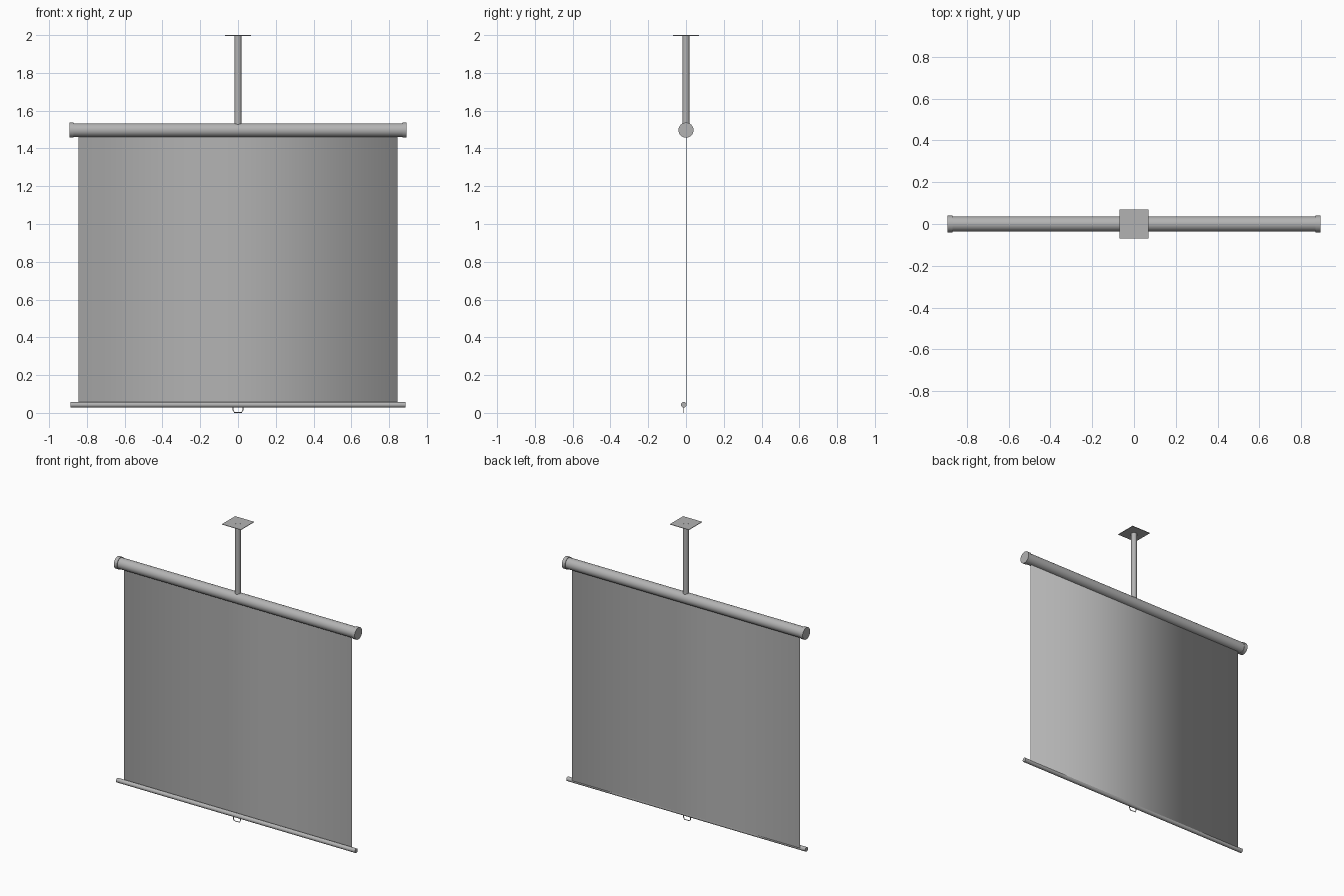
import bpy
import bmesh
from math import pi, radians

if "Cube" in bpy.data.objects:
    bpy.data.objects.remove(bpy.data.objects["Cube"])

grey = bpy.data.materials.new("dark_grey")
grey.diffuse_color = (0.45, 0.45, 0.45, 1)
grey.use_nodes = True
grey.node_tree.nodes["Principled BSDF"].inputs["Base Color"].default_value = grey.diffuse_color


def cylinder(name, radius, length, loc, along_x=False, sides=32):
    rot = (0, pi / 2, 0) if along_x else (0, 0, 0)
    bpy.ops.mesh.primitive_cylinder_add(vertices=sides, radius=radius, depth=length,
                                        location=loc, rotation=rot)
    ob = bpy.context.object
    ob.name = name
    ob.data.materials.append(grey)
    bpy.ops.object.shade_smooth_by_angle(angle=radians(40))
    return ob


def box(name, size, loc):
    bpy.ops.mesh.primitive_cube_add(size=1, location=loc)
    ob = bpy.context.object
    ob.name = name
    ob.scale = size
    bpy.ops.object.transform_apply(location=False, rotation=False, scale=True)
    ob.data.materials.append(grey)
    return ob


# Ceiling plate and drop pole, whose top shows through the plate
box("ceiling_plate", (0.14, 0.14, 0.003), (0, 0, 1.998))
cylinder("drop_pole", 0.0185, 0.48, (0, 0, 1.76))

# Roller housing with a slightly larger cap on each end
cylinder("roller_housing", 0.036, 1.75, (0, 0, 1.497), True)
for side, label in ((-1, "left"), (1, "right")):
    cylinder("end_cap_" + label, 0.04, 0.023, (side * 0.8815, 0, 1.497), True)

# Hanging screen sheet: thin open sleeve, smooth around its sides
top, bottom = 1.48, 0.045
sheet = box("screen_sheet", (1.69, 0.002, top - bottom), (0, 0.001, (top + bottom) / 2))
bm = bmesh.new()
bm.from_mesh(sheet.data)
bm.normal_update()
bmesh.ops.delete(bm, geom=[f for f in bm.faces if abs(f.normal.z) > 0.5],
                 context='FACES_ONLY')
bm.to_mesh(sheet.data)
bm.free()
bpy.ops.object.shade_smooth()

# Weighted bottom bar
cylinder("bottom_bar", 0.0145, 1.772, (0, -0.012, 0.043), True, 24)

# Pull handle: thin wire loop under the bar
profile = [(-0.026, 0.036), (-0.026, 0.015), (-0.019, 0.0025),
           (0.019, 0.0025), (0.026, 0.015), (0.026, 0.036)]
curve = bpy.data.curves.new("pull_handle", 'CURVE')
curve.dimensions = '3D'
curve.bevel_depth = 0.0025
curve.bevel_resolution = 2
curve.use_fill_caps = True
curve.materials.append(grey)
spline = curve.splines.new('POLY')
spline.points.add(len(profile) - 1)
for point, (x, z) in zip(spline.points, profile):
    point.co = (x, -0.012, z, 1)
handle = bpy.data.objects.new("pull_handle", curve)
bpy.context.collection.objects.link(handle)
bpy.ops.object.select_all(action='DESELECT')
handle.select_set(True)
bpy.context.view_layer.objects.active = handle
bpy.ops.object.convert(target='MESH')
bpy.ops.object.shade_smooth_by_angle(angle=radians(40))
